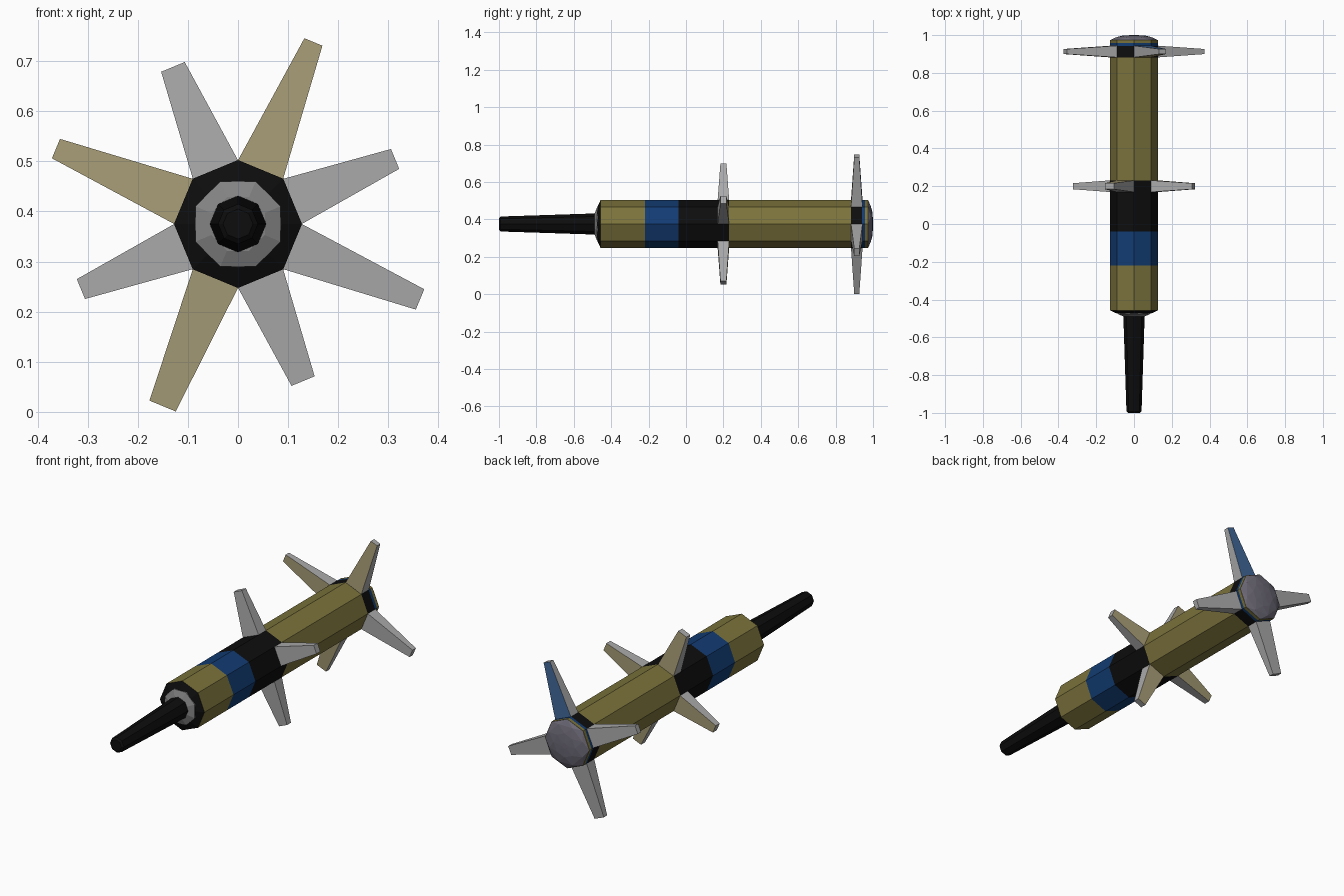
import bpy, bmesh, math
from mathutils import Vector

if "Cube" in bpy.data.objects:
    bpy.data.objects.remove(bpy.data.objects["Cube"])

AXIS_Z = 0.375   # height of the long axis
R = 0.128        # hull radius


def material(name, rgb):
    m = bpy.data.materials.new(name)
    m.diffuse_color = (*rgb, 1)
    m.use_nodes = True
    m.node_tree.nodes["Principled BSDF"].inputs["Base Color"].default_value = m.diffuse_color
    return m


OLIVE = material("olive", (0.20, 0.17, 0.045))
BLACK = material("black", (0.004, 0.004, 0.004))
BLUE = material("deep blue", (0.006, 0.045, 0.17))
GREY = material("fin grey", (0.40, 0.40, 0.40))
TAN = material("fin tan", (0.38, 0.33, 0.18))
PALE_BLUE = material("fin blue", (0.05, 0.13, 0.30))
DOME = material("dome grey", (0.15, 0.14, 0.18))
RING = material("collar grey", (0.23, 0.23, 0.23))


def finish(bm, name, mats):
    bmesh.ops.recalc_face_normals(bm, faces=bm.faces)
    me = bpy.data.meshes.new(name)
    bm.to_mesh(me)
    bm.free()
    for m in mats:
        me.materials.append(m)
    ob = bpy.data.objects.new(name, me)
    bpy.context.collection.objects.link(ob)
    return ob


def lathe(name, profile, mats, turn=0.0, twist=0.0):
    """Eight-sided body along y. profile: (y, radius); one material per band."""
    slots = list(dict.fromkeys(mats))
    bm = bmesh.new()
    rings = []
    for k, (y, r) in enumerate(profile):
        rings.append([bm.verts.new((r * math.cos(a), y, AXIS_Z + r * math.sin(a)))
                      for a in (math.radians(turn + k * twist + i * 45) for i in range(8))])
    for k, m in enumerate(mats):
        a, b = rings[k], rings[k + 1]
        for i in range(8):
            j = (i + 1) % 8
            if twist:   # triangulated facets
                fs = [bm.faces.new((a[i], a[j], b[i])), bm.faces.new((a[j], b[j], b[i]))]
            else:
                fs = [bm.faces.new((a[i], a[j], b[j], b[i]))]
            for f in fs:
                f.material_index = slots.index(m)
    bm.faces.new(rings[0]).material_index = slots.index(mats[0])
    bm.faces.new(rings[-1]).material_index = slots.index(mats[-1])
    return finish(bm, name, slots)


def fin(name, angle, y, reach, tip_w, tip_t, front, back):
    """Tapered fin growing out of one hull side."""
    a = math.radians(angle)
    out = Vector((math.cos(a), 0, math.sin(a)))
    side = Vector((-math.sin(a), 0, math.cos(a)))
    bm = bmesh.new()
    ends = []
    for d, w, t in ((R * math.cos(math.pi / 8) - 0.002, 0.098, 0.062),
                    (reach, tip_w, tip_t)):
        c = Vector((0, y, AXIS_Z)) + out * d
        ends.append([bm.verts.new(c + side * (s * w / 2) + Vector((0, q * t / 2, 0)))
                     for s, q in ((-1, -1), (1, -1), (1, 1), (-1, 1))])
    lo, hi = ends
    bm.faces.new(lo)
    bm.faces.new(hi)
    for i in range(4):
        j = (i + 1) % 4
        f = bm.faces.new((lo[i], lo[j], hi[j], hi[i]))
        f.material_index = {0: 1, 2: 2}.get(i, 0)   # 0 = front face, 2 = back face
    return finish(bm, name, [GREY, front, back])


# Hull with painted bands and chamfered nose
lathe("hull",
      [(-0.475, 0.088), (-0.457, R), (-0.22, R), (-0.04, R), (0.23, R),
       (0.882, R), (0.942, R), (0.957, R), (0.974, R)],
      [BLACK, OLIVE, BLUE, BLACK, OLIVE, BLACK, BLUE, OLIVE])

# Collar around the probe
lathe("collar", [(-0.47, 0.092), (-0.477, 0.092), (-0.49, 0.058)], [RING, RING], 22.5)

# Long front probe
lathe("probe", [(-1.0, 0.030), (-0.992, 0.040), (-0.47, 0.057)], [BLACK, BLACK])

# Faceted rear dome
lathe("rear_dome", [(0.973, R), (0.988, 0.104), (0.997, 0.062), (1.0, 0.015)],
      [DOME] * 3, twist=22.5)

# Middle fins: grey in front, tan behind
for i, (ang, w) in enumerate(((22.5, 0.043), (112.5, 0.051), (202.5, 0.043), (292.5, 0.050))):
    fin(f"middle_fin_{i + 1}", ang, 0.20, 0.340, w, 0.032, GREY, TAN)

# Rear fins: tan in front except one, grey behind except the blue upper one
for i, (ang, w, front, back) in enumerate((
        (67.5, 0.039, TAN, PALE_BLUE), (157.5, 0.042, TAN, GREY),
        (247.5, 0.057, TAN, GREY), (337.5, 0.044, GREY, GREY))):
    fin(f"rear_fin_{i + 1}", ang, 0.913, 0.394, w, 0.027, front, back)
